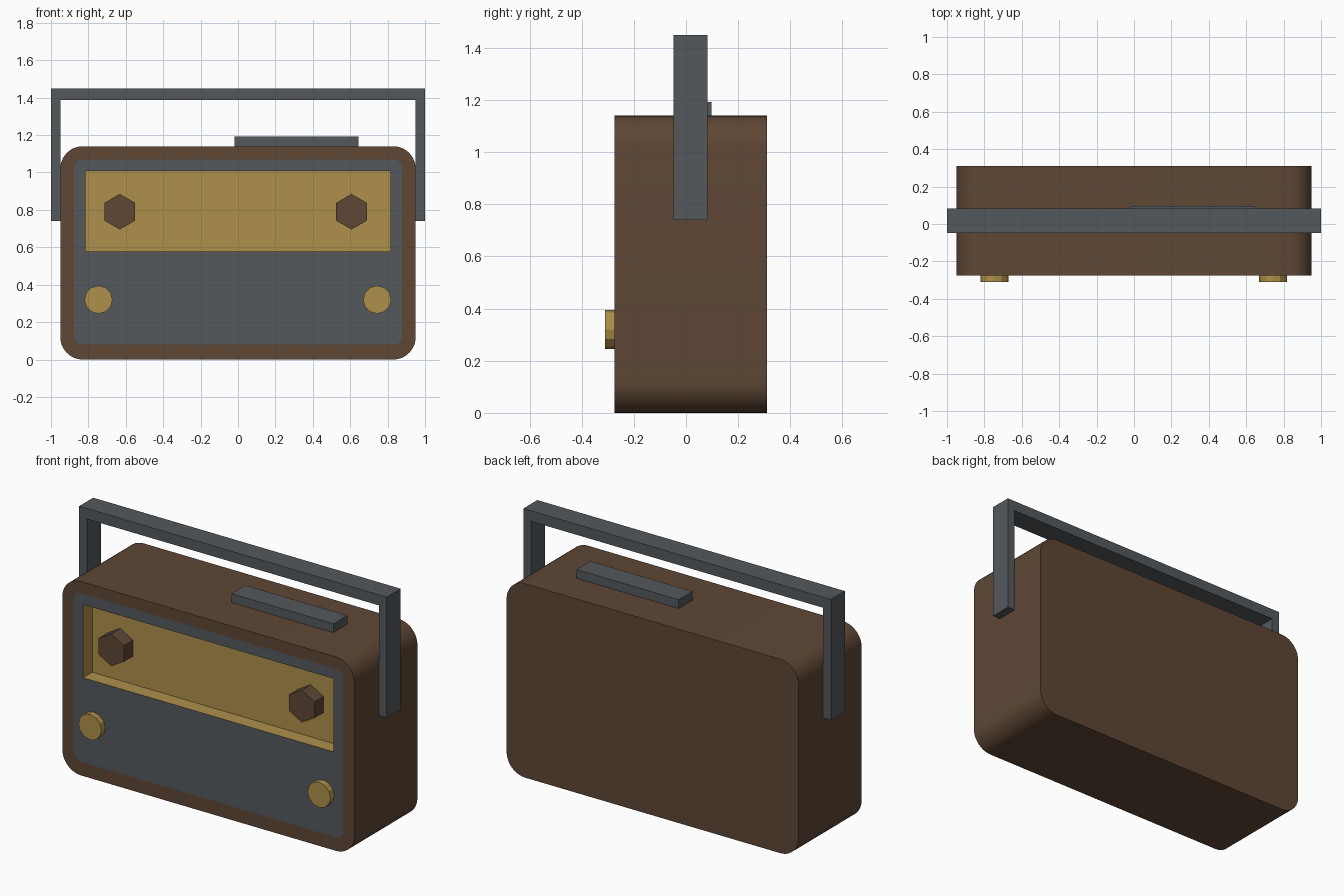
import bpy, bmesh, math
from mathutils import Matrix

if "Cube" in bpy.data.objects:
    bpy.data.objects.remove(bpy.data.objects["Cube"])


def material(name, rgb):
    lin = [((c / 255 + 0.055) / 1.055) ** 2.4 for c in rgb]
    m = bpy.data.materials.new(name)
    m.diffuse_color = (*lin, 1)
    m.use_nodes = True
    m.node_tree.nodes["Principled BSDF"].inputs["Base Color"].default_value = m.diffuse_color
    return m


brown = material("brown_wood", (94, 71, 53))
grey = material("dark_grey", (85, 89, 92))
gold = material("brass_gold", (174, 144, 75))


def finish(name, bm, mats):
    bmesh.ops.recalc_face_normals(bm, faces=bm.faces)
    me = bpy.data.meshes.new(name)
    bm.to_mesh(me)
    bm.free()
    for m in mats:
        me.materials.append(m)
    ob = bpy.data.objects.new(name, me)
    bpy.context.collection.objects.link(ob)
    return ob


def ring(bm, hx, z0, z1, r, y, n=10):
    """Rounded rectangle loop in the xz plane."""
    verts = []
    corners = [(hx - r, z1 - r), (r - hx, z1 - r), (r - hx, z0 + r), (hx - r, z0 + r)]
    for k, (cx, cz) in enumerate(corners):
        for i in range(n + 1):
            a = math.radians(90 * (k + i / n))
            verts.append(bm.verts.new((cx + r * math.cos(a), y, cz + r * math.sin(a))))
    return verts


def prism(name, pts, y0, y1, mat):
    """Extrude an xz outline from y0 to y1."""
    bm = bmesh.new()
    face = bm.faces.new([bm.verts.new((x, y0, z)) for x, z in pts])
    ext = bmesh.ops.extrude_face_region(bm, geom=[face])
    vs = [v for v in ext["geom"] if isinstance(v, bmesh.types.BMVert)]
    bmesh.ops.translate(bm, verts=vs, vec=(0, y1 - y0, 0))
    return finish(name, bm, [mat])


def knob(name, x, z, r, sides, y0, y1, turn, mat):
    pts = []
    for i in range(sides):
        a = turn + 2 * math.pi * i / sides
        pts.append((x + r * math.cos(a), z + r * math.sin(a)))
    return prism(name, pts, y0, y1, mat)


# Case: brown shell, flush grey front panel, recessed gold dial
FRONT, BACK, DIAL = -0.275, 0.31, -0.19
bm = bmesh.new()
rings = [
    ring(bm, 0.95, 0, 1.14, 0.12, BACK),
    ring(bm, 0.95, 0, 1.14, 0.12, FRONT),
    ring(bm, 0.877, 0.08, 1.07, 0.05, FRONT),
    ring(bm, 0.815, 0.578, 1.008, 0, FRONT),
    ring(bm, 0.815, 0.578, 1.008, 0, DIAL),
]
bm.faces.new(rings[0])
for (a, b), idx in zip(zip(rings, rings[1:]), (0, 0, 1, 2)):
    for i in range(len(a)):
        j = (i + 1) % len(a)
        bm.faces.new((a[i], a[j], b[j], b[i])).material_index = idx
bm.faces.new(rings[-1]).material_index = 2
bmesh.ops.remove_doubles(bm, verts=bm.verts, dist=1e-5)
case = finish("radio_case", bm, [brown, grey, gold])
bpy.context.view_layer.objects.active = case
case.select_set(True)
bpy.ops.object.shade_smooth_by_angle(angle=math.radians(30))
case.select_set(False)

# Knobs: hexagonal dial knobs and round lower knobs
for side, xh, xr in (("left", -0.632, -0.746), ("right", 0.607, 0.744)):
    knob(side + "_dial_knob", xh, 0.79, 0.095, 6, DIAL, FRONT, math.pi / 2, brown)
    knob(side + "_round_knob", xr, 0.32, 0.075, 12, FRONT, -0.31, 0, gold)

# Carrying handle
prism("carrying_handle", [(-1, 0.74), (-0.95, 0.74), (-0.95, 1.388), (0.95, 1.388),
                          (0.95, 0.74), (1, 0.74), (1, 1.45), (-1, 1.45)], -0.047, 0.083, grey)

# Flat button on the top
prism("top_button", [(-0.02, 1.14), (0.643, 1.14), (0.643, 1.192), (-0.02, 1.192)],
      -0.032, 0.097, grey)
